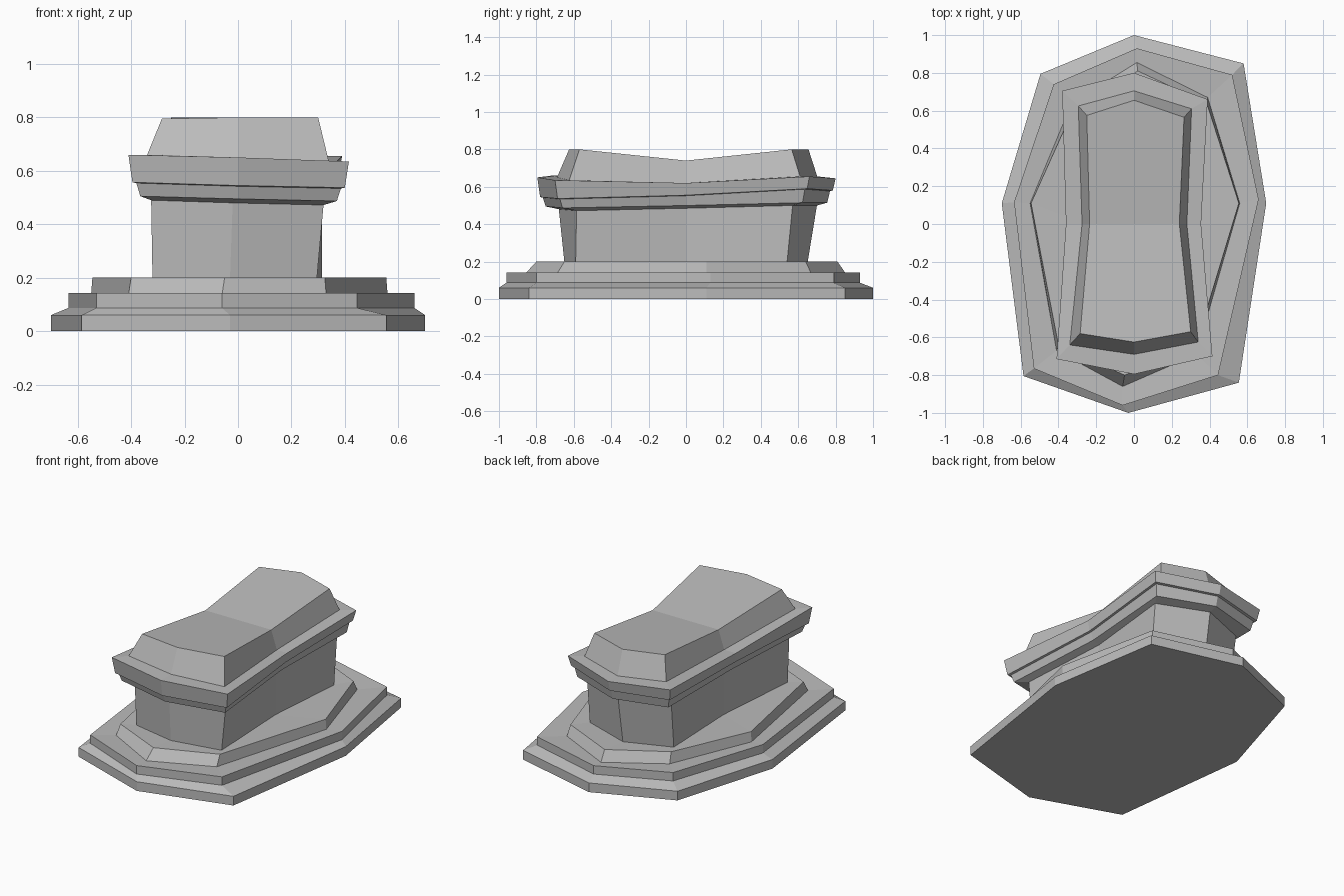
import bpy

default = bpy.data.objects.get("Cube")
if default:
    bpy.data.objects.remove(default, do_unlink=True)

stone = bpy.data.materials.new("grey stone")
stone.use_nodes = True
colour = (0.5, 0.5, 0.5, 1)
stone.diffuse_color = colour
stone.node_tree.nodes["Principled BSDF"].inputs["Base Color"].default_value = colour


def ring(outline, height):
    """Lift an eight-sided outline to one height, or to one height per corner."""
    heights = height if isinstance(height, list) else [height] * len(outline)
    return [(x, y, z) for (x, y), z in zip(outline, heights)]


def inset(outline, distance):
    """Pull an outline inwards by roughly the same distance on all sides."""
    wide = max(abs(x) for x, y in outline)
    deep = max(abs(y) for x, y in outline)
    return [(x * (1 - distance / wide), y * (1 - distance / deep)) for x, y in outline]


def lower(heights, distance):
    return [z - distance for z in heights]


def loft(name, rings, floor=False, saddle=False):
    """Join stacked rings with flat faces; optionally close the bottom or the top."""
    count = len(rings[0])
    verts = [point for loop in rings for point in loop]
    faces = []
    for level in range(len(rings) - 1):
        for i in range(count):
            j = (i + 1) % count
            a, b = level * count, (level + 1) * count
            faces.append((a + i, b + i, b + j, a + j))
    if floor:
        faces.append(tuple(range(count)))
    if saddle:
        # two slopes meeting across the waist
        top = (len(rings) - 1) * count
        back, front = (2, 1, 0, 7, 6), (6, 5, 4, 3, 2)
        faces += [tuple(top + i for i in half) for half in (back, front)]
    mesh = bpy.data.meshes.new(name)
    mesh.from_pydata(verts, [], faces)
    mesh.materials.append(stone)
    mesh.update()
    part = bpy.data.objects.new(name, mesh)
    bpy.context.collection.objects.link(part)
    return part


# Outlines run clockwise: back, back left, left, front left, front, front right, right, back right
plinth = [(0, 1), (.58, .85), (.7, .11), (.555, -.84),
          (-.03, -1), (-.585, -.805), (-.7, .11), (-.495, .795)]
step = [(.015, .93), (.52, .79), (.66, .13), (.445, -.8),
        (-.06, -.96), (-.53, -.765), (-.635, .115), (-.425, .74)]
foot = [(.015, .855), (.39, .67), (.56, .11), (.33, -.69),
        (-.06, -.86), (-.41, -.67), (-.55, .11), (-.33, .64)]
foot_top = [(.02, .81), (.385, .64), (.555, .11), (.325, -.65),
            (-.05, -.8), (-.4, -.64), (-.545, .11), (-.32, .61)]
pier_foot = [(0, .65), (.315, .54), (.27, 0), (.295, -.59),
             (-.03, -.65), (-.32, -.59), (-.27, 0), (-.29, .54)]
pier_top = [(0, .7), (.315, .57), (.27, 0), (.32, -.585),
            (-.02, -.68), (-.325, -.6), (-.27, 0), (-.3, .58)]
cornice = [(0, .8), (.39, .66), (.355, 0), (.415, -.7),
           (0, -.795), (-.41, -.715), (-.36, 0), (-.38, .705)]
cap_foot = [(0, .705), (.305, .61), (.28, 0), (.34, -.625),
            (0, -.69), (-.34, -.64), (-.275, 0), (-.295, .625)]
cap_top = [(0, .655), (.265, .565), (.24, 0), (.3, -.57),
           (0, -.625), (-.285, -.58), (-.235, 0), (-.25, .575)]

# Corner heights of the sagging mouldings
rim = [.645, .655, .62, .635, .65, .66, .62, .655]
band = [.58, .59, .555, .537, .545, .557, .555, .58]
soffit = [.515, .515, .5, .487, .495, .505, .5, .515]
crown = [.8, .8, .74, .8, .8, .795, .74, .8]

# Stepped base
loft("base_plinth", [ring(plinth, 0), ring(plinth, .06), ring(step, .087)], floor=True)
loft("middle_step", [ring(step, .087), ring(step, .142), ring(foot, .135)])
loft("upper_step", [ring(foot, .135), ring(foot_top, .2), ring(pier_foot, .195)])

# Pier
loft("pier", [ring(pier_foot, .195), ring(pier_top, lower(soffit, .015))])

# Two-banded moulding under the cap
loft("lower_moulding", [ring(pier_top, lower(soffit, .015)),
                        ring(inset(cornice, .045), soffit),
                        ring(inset(cornice, .03), lower(band, .003))])
loft("upper_moulding", [ring(inset(cornice, .03), lower(band, .003)),
                        ring(inset(cornice, .015), band),
                        ring(cornice, rim),
                        ring(cap_foot, rim)])

# Saddle-shaped cap
loft("cap", [ring(cap_foot, rim), ring(cap_top, crown)], saddle=True)
